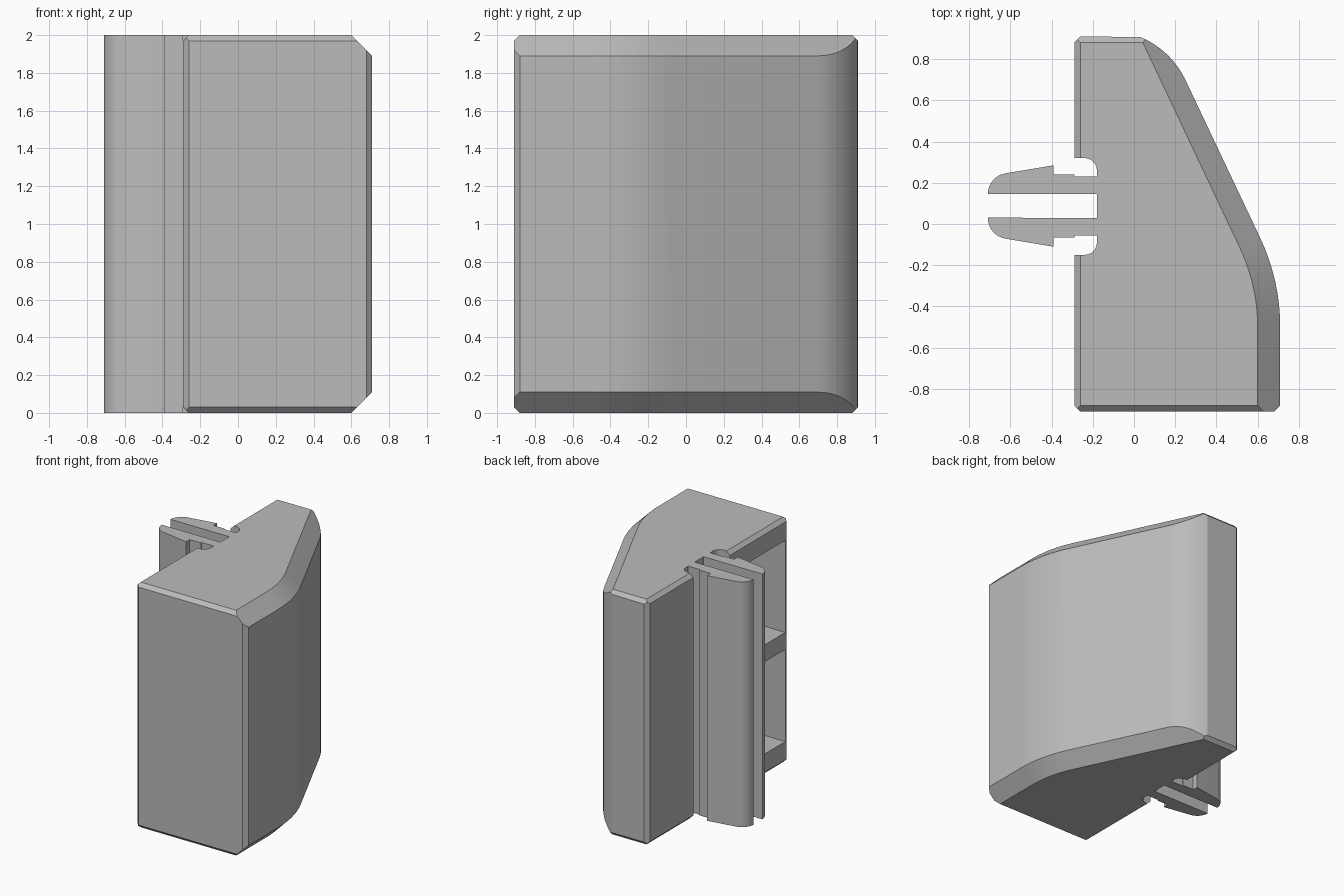
import bpy
import bmesh
from math import cos, sin, radians
from mathutils import Vector

HEIGHT = 2.0
SMALL, LARGE = 0.03, 0.11          # chamfer widths
SLOPE = radians(25.3)              # direction the slanted side faces
BACK, FRONT, CLIP_SIDE = 0.91, -0.91, -0.29

cube = bpy.data.objects.get("Cube")
if cube:
    bpy.data.objects.remove(cube, do_unlink=True)

grey = bpy.data.materials.new("plain grey")
grey.use_nodes = True
grey.diffuse_color = (0.5, 0.5, 0.5, 1)
grey.node_tree.nodes["Principled BSDF"].inputs["Base Color"].default_value = (0.5, 0.5, 0.5, 1)


def arc(cx, cy, r, start, end, steps):
    angles = [start + (end - start) * i / steps for i in range(steps + 1)]
    return [(cx + r * cos(a), cy + r * sin(a)) for a in angles]


def prism_mesh(outline, z0, z1):
    bm = bmesh.new()
    face = bm.faces.new([bm.verts.new((x, y, z0)) for x, y in outline])
    new = bmesh.ops.extrude_face_region(bm, geom=[face])["geom"]
    verts = [v for v in new if isinstance(v, bmesh.types.BMVert)]
    bmesh.ops.translate(bm, verts=verts, vec=(0, 0, z1 - z0))
    return bm


def finish(name, bm):
    bmesh.ops.recalc_face_normals(bm, faces=bm.faces[:])
    mesh = bpy.data.meshes.new(name)
    bm.to_mesh(mesh)
    bm.free()
    mesh.materials.append(grey)
    obj = bpy.data.objects.new(name, mesh)
    bpy.context.collection.objects.link(obj)
    return obj


def slice_off(bm, point, normal):
    geom = bm.verts[:] + bm.edges[:] + bm.faces[:]
    bmesh.ops.bisect_plane(bm, geom=geom, dist=1e-5, plane_co=point,
                           plane_no=normal, clear_outer=True)
    rim = [e for e in bm.edges if e.is_boundary]
    if rim:
        bmesh.ops.holes_fill(bm, edges=rim, sides=0)


def chamfer_ends(bm, x, y, nx, ny, width):
    for z, up in ((0, -1), (HEIGHT, 1)):
        slice_off(bm, Vector((x - nx * width, y - ny * width, z)), Vector((nx, ny, up)))


def cut(target, cutter):
    cutter.hide_render = True
    mod = target.modifiers.new("cut", "BOOLEAN")
    mod.operation = "DIFFERENCE"
    mod.solver = "EXACT"
    mod.object = cutter
    bpy.context.view_layer.objects.active = target
    bpy.ops.object.modifier_apply(modifier=mod.name)
    bpy.data.objects.remove(cutter, do_unlink=True)


def smooth(obj):
    bpy.ops.object.select_all(action="DESELECT")
    obj.select_set(True)
    bpy.context.view_layer.objects.active = obj
    bpy.ops.object.shade_smooth_by_angle(angle=radians(14))


# Body: straight front, broad curve into the slanted side, rounded back corner
bend = arc(-0.30, -0.5, 1.01, 0, SLOPE, 8)
corner = arc(-0.13, 0.52, 0.42, SLOPE, radians(67.6), 8)
bm = prism_mesh([(CLIP_SIDE, FRONT), (0.71, FRONT)] + bend + corner + [(CLIP_SIDE, BACK)],
                0, HEIGHT)

# Wide chamfers along the curved side
for i in range(9):
    a = SLOPE * i / 8
    x, y = bend[i]
    chamfer_ends(bm, x, y, cos(a), sin(a), LARGE)

# Narrow chamfers on the flat sides and upright edges
chamfer_ends(bm, 0, FRONT, 0, -1, SMALL)
chamfer_ends(bm, 0, BACK, 0, 1, SMALL)
chamfer_ends(bm, CLIP_SIDE, 0, -1, 0, SMALL)
for x, y, nx, ny in ((CLIP_SIDE, FRONT, -1, -1), (CLIP_SIDE, BACK, -1, 1), (0.71, FRONT, 1, -1)):
    slice_off(bm, Vector((x - nx * SMALL, y, 0)), Vector((nx, ny, 0)))
body = finish("body", bm)

# Rounded slot behind the clip
slot = [(-0.5, -0.15)] + arc(-0.24, -0.09, 0.06, radians(-90), 0, 6)
slot += arc(-0.24, 0.26, 0.06, 0, radians(90), 6) + [(-0.5, 0.32)]
cut(body, finish("slot_cutter", prism_mesh(slot, -0.1, HEIGHT + 0.1)))

# Two hollow pockets with a rib between them
pocket = [(-0.5, -0.865), (0.45, -0.865), (0.45, -0.24), (-0.5, -0.24)]
for low, high in ((0.18, 0.93), (1.07, 1.82)):
    cut(body, finish("pocket_cutter", prism_mesh(pocket, low, high)))
smooth(body)

# Barbed clip prongs, mirrored about the clip's middle
MIDDLE = 0.0875
prong = [(-0.18, 0.0575), (-0.18, 0.1425), (-0.29, 0.1425), (-0.29, 0.1525),
         (-0.39, 0.1525), (-0.39, 0.1975)]
prong += arc(-0.607, 0.057, 0.103, radians(100), radians(180), 8)
for name, side in (("back_prong", 1), ("front_prong", -1)):
    outline = [(x, MIDDLE + side * y) for x, y in prong]
    smooth(finish(name, prism_mesh(outline, 0, HEIGHT)))
